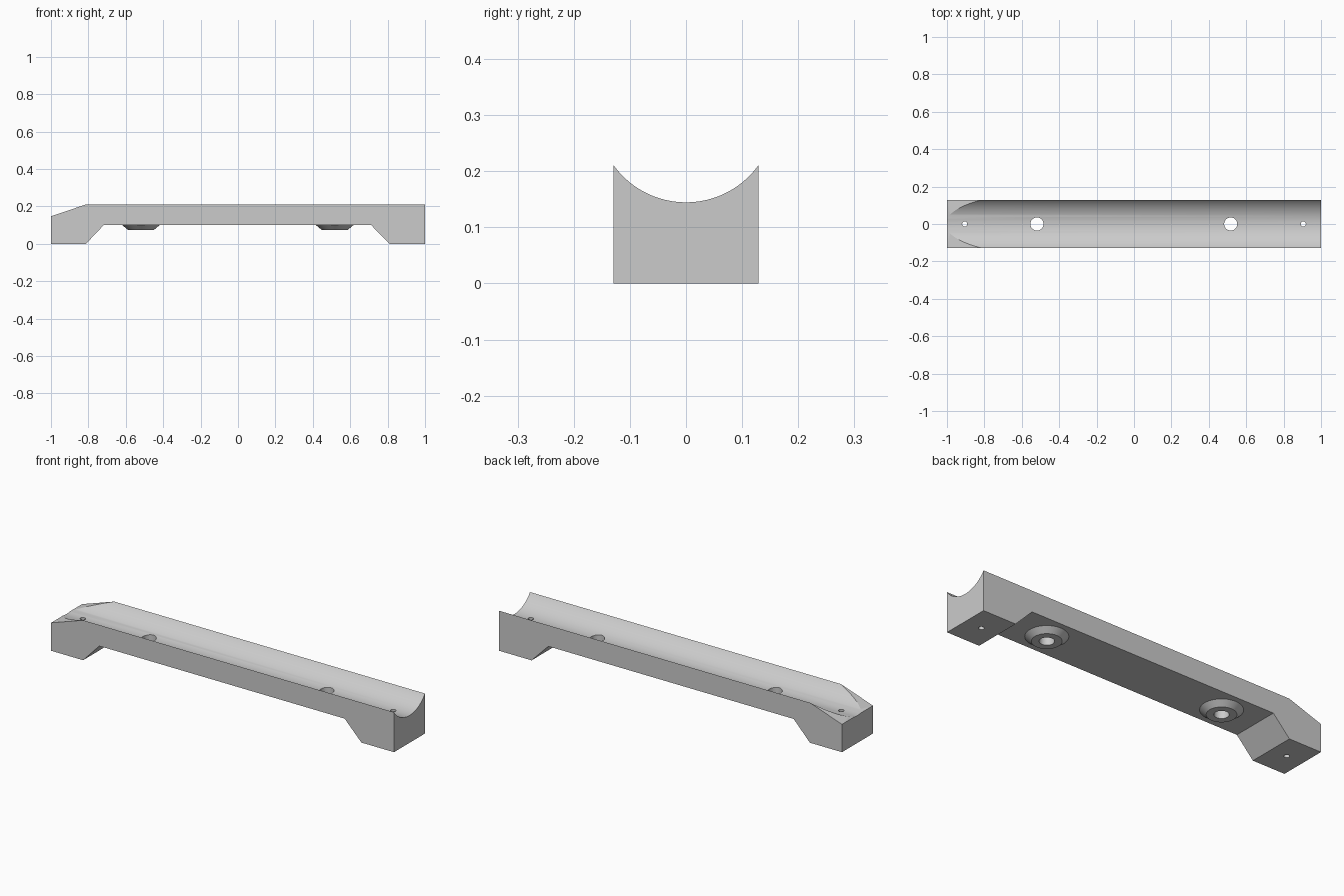
import bpy, bmesh, math

if "Cube" in bpy.data.objects:
    bpy.data.objects.remove(bpy.data.objects["Cube"])

HALF_W = 0.129
GROOVE_R = 0.159
GROOVE_Z = 0.1446 + GROOVE_R

grey = bpy.data.materials.new("light_grey")
grey.diffuse_color = (0.6, 0.6, 0.6, 1)
grey.use_nodes = True
grey.node_tree.nodes["Principled BSDF"].inputs["Base Color"].default_value = grey.diffuse_color


def add_mesh(name, bm):
    bmesh.ops.recalc_face_normals(bm, faces=bm.faces)
    mesh = bpy.data.meshes.new(name)
    bm.to_mesh(mesh)
    bm.free()
    mesh.materials.append(grey)
    ob = bpy.data.objects.new(name, mesh)
    bpy.context.collection.objects.link(ob)
    return ob


def round_part(name, x, z0, z1, r0, r1, segments=48):
    bm = bmesh.new()
    bmesh.ops.create_cone(bm, cap_ends=True, segments=segments,
                          radius1=r0, radius2=r1, depth=z1 - z0)
    ob = add_mesh(name, bm)
    ob.location = (x, 0, (z0 + z1) / 2)
    return ob


def combine(target, tool, operation):
    bpy.context.view_layer.objects.active = target
    mod = target.modifiers.new(operation, 'BOOLEAN')
    mod.operation = operation
    mod.solver = 'EXACT'
    mod.object = tool
    bpy.context.view_layer.update()
    bpy.ops.object.modifier_apply(modifier=mod.name)
    bpy.data.objects.remove(tool)


# Handle body: side outline with two feet and one sloped end
outline = [(-1, 0), (-0.813, 0), (-0.718, 0.1), (0.712, 0.1), (0.81, 0),
           (1, 0), (1, 0.2115), (-0.81, 0.2115), (-1, 0.147)]
bm = bmesh.new()
face = bm.faces.new([bm.verts.new((x, -HALF_W, z)) for x, z in outline])
ext = bmesh.ops.extrude_face_region(bm, geom=[face])
bmesh.ops.translate(bm, vec=(0, 2 * HALF_W, 0),
                    verts=[v for v in ext["geom"] if isinstance(v, bmesh.types.BMVert)])
handle = add_mesh("handle_body", bm)

# Rounded groove along the top
groove = round_part("groove_cutter", 0, -1.2, 1.2, GROOVE_R, GROOVE_R, 128)
groove.rotation_euler = (0, math.pi / 2, 0)
groove.location = (0, 0, GROOVE_Z)
combine(handle, groove, 'DIFFERENCE')

# Tapered bosses under the span, then bolt holes and small pin holes
for x in (-0.519, 0.517):
    combine(handle, round_part("boss", x, 0.075, 0.1015, 0.07, 0.102), 'UNION')
    combine(handle, round_part("bolt_cutter", x, -0.1, 0.4, 0.035, 0.035), 'DIFFERENCE')
for x in (-0.905, 0.905):
    combine(handle, round_part("pin_cutter", x, -0.1, 0.4, 0.0135, 0.0135, 24), 'DIFFERENCE')

# Smooth the curved surfaces, keep the edges crisp
bpy.ops.object.select_all(action='DESELECT')
handle.select_set(True)
bpy.context.view_layer.objects.active = handle
bpy.ops.object.shade_smooth_by_angle(angle=math.radians(25))
